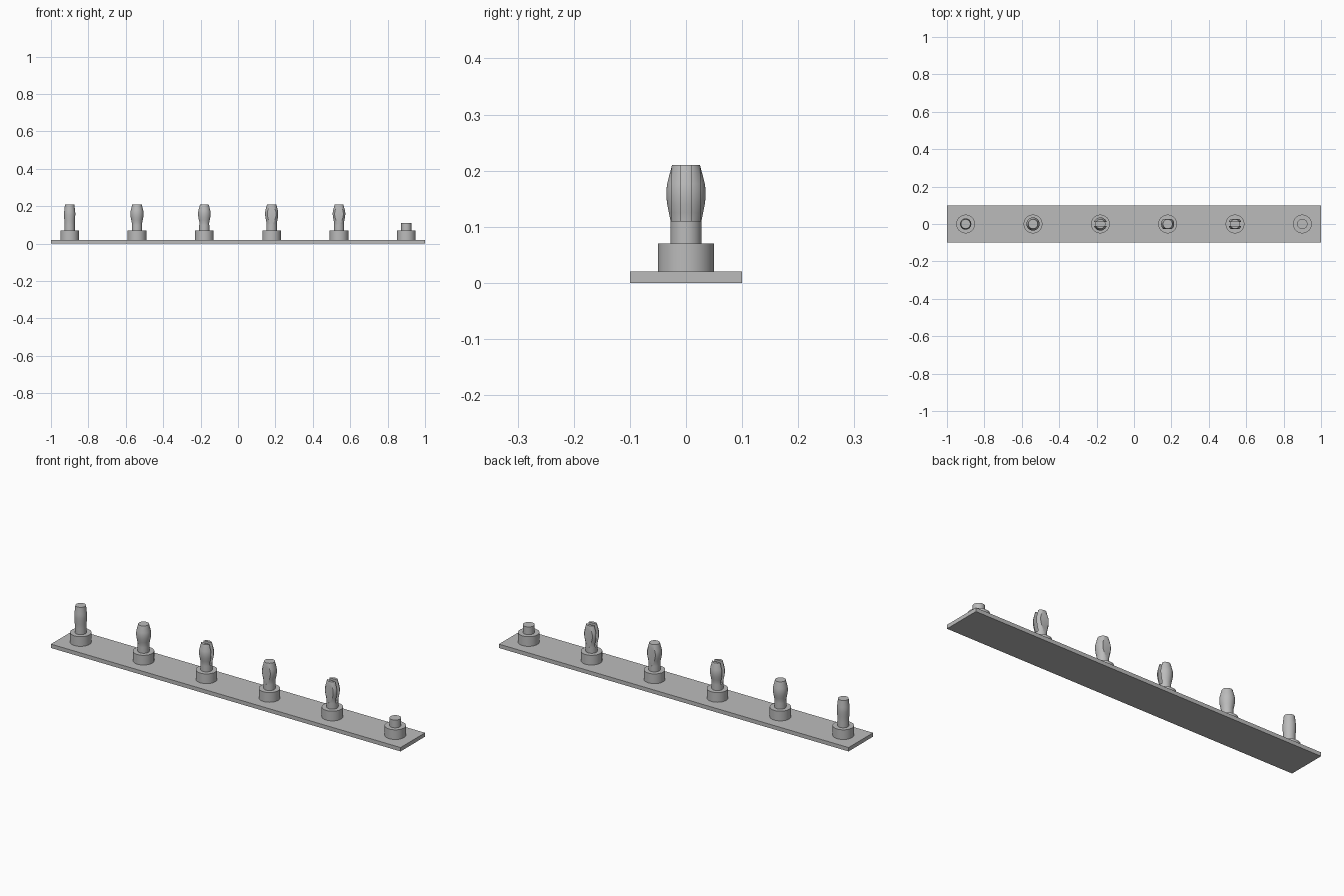
import bpy, bmesh, math

cube = bpy.data.objects.get("Cube")
if cube:
    bpy.data.objects.remove(cube, do_unlink=True)

grey = bpy.data.materials.new("plain grey")
grey.use_nodes = True
colour = (0.5, 0.5, 0.5, 1)
grey.diffuse_color = colour
grey.node_tree.nodes["Principled BSDF"].inputs["Base Color"].default_value = colour

SIDES = 40
PIN_R = 0.0275
SPLIT_Z = 0.10      # where the stem ends and the head begins
SLOT = 0.01         # half width of the slot
FLAT = 0.0262       # distance of the flats from the axis


def finish(bm, name, x=0, smooth=True):
    bmesh.ops.recalc_face_normals(bm, faces=bm.faces)
    mesh = bpy.data.meshes.new(name)
    bm.to_mesh(mesh)
    bm.free()
    mesh.materials.append(grey)
    obj = bpy.data.objects.new(name, mesh)
    obj.location.x = x
    bpy.context.collection.objects.link(obj)
    if smooth:
        bpy.ops.object.select_all(action='DESELECT')
        obj.select_set(True)
        bpy.context.view_layer.objects.active = obj
        bpy.ops.object.shade_smooth_by_angle(angle=math.radians(30))
    return obj


def lathe(profile):
    """Closed solid of revolution from (radius, height) points."""
    bm = bmesh.new()
    rings = []
    for r, z in profile:
        rings.append([bm.verts.new((r * math.cos(math.tau * i / SIDES),
                                    r * math.sin(math.tau * i / SIDES), z))
                      for i in range(SIDES)])
    for low, high in zip(rings, rings[1:]):
        for i in range(SIDES):
            j = (i + 1) % SIDES
            bm.faces.new((low[i], low[j], high[j], high[i]))
    bm.faces.new(rings[0][::-1])
    bm.faces.new(rings[-1])
    return bm


def trim(bm, y, side):
    """Cut away everything beyond y on the given side and cap the cut."""
    cut = bmesh.ops.bisect_plane(
        bm, geom=bm.verts[:] + bm.edges[:] + bm.faces[:],
        plane_co=(0, y, 0), plane_no=(0, side, 0), clear_outer=True)
    edges = [e for e in cut["geom_cut"]
             if isinstance(e, bmesh.types.BMEdge) and e.is_boundary]
    bmesh.ops.edgeloop_fill(bm, edges=edges)


def head_profile(bulge):
    d = bulge - PIN_R
    return [(PIN_R, SPLIT_Z), (PIN_R, 0.11), (PIN_R + d * 0.4, 0.125),
            (PIN_R + d * 0.8, 0.14), (bulge, 0.153), (bulge, 0.166),
            (bulge - 0.0015, 0.177), (0.025, 0.21)]


# Base plate
bm = bmesh.new()
bmesh.ops.create_cube(bm, size=1)
for v in bm.verts:
    v.co.x *= 2
    v.co.y *= 0.2
    v.co.z = (v.co.z + 0.5) * 0.02
finish(bm, "base_plate", smooth=False)

# Pegs: name, bulge radius (None for no head), slotted, flattened
pegs = [("slim", 0.03, False, False),
        ("round", 0.035, False, False),
        ("slotted", 0.035, True, False),
        ("flat_sided", 0.035, False, True),
        ("slotted_flat", 0.035, True, True),
        ("short", None, False, False)]

for n, (name, bulge, slotted, flattened) in enumerate(pegs):
    x = -0.9 + 0.36 * n
    finish(lathe([(0.05, 0.02), (0.05, 0.07)]), name + "_collar", x)
    stem_top = SPLIT_Z if bulge else 0.11
    finish(lathe([(PIN_R, 0.07), (PIN_R, stem_top)]), name + "_stem", x)
    if not bulge:
        continue
    # Slotted heads are two prongs, the others one piece
    for side in ((1, -1) if slotted else (0,)):
        bm = lathe(head_profile(bulge))
        if flattened:
            trim(bm, FLAT, 1)
            trim(bm, -FLAT, -1)
        if side:
            trim(bm, SLOT * side, -side)
        part = {0: "_head", 1: "_back_prong", -1: "_front_prong"}[side]
        finish(bm, name + part, x)
